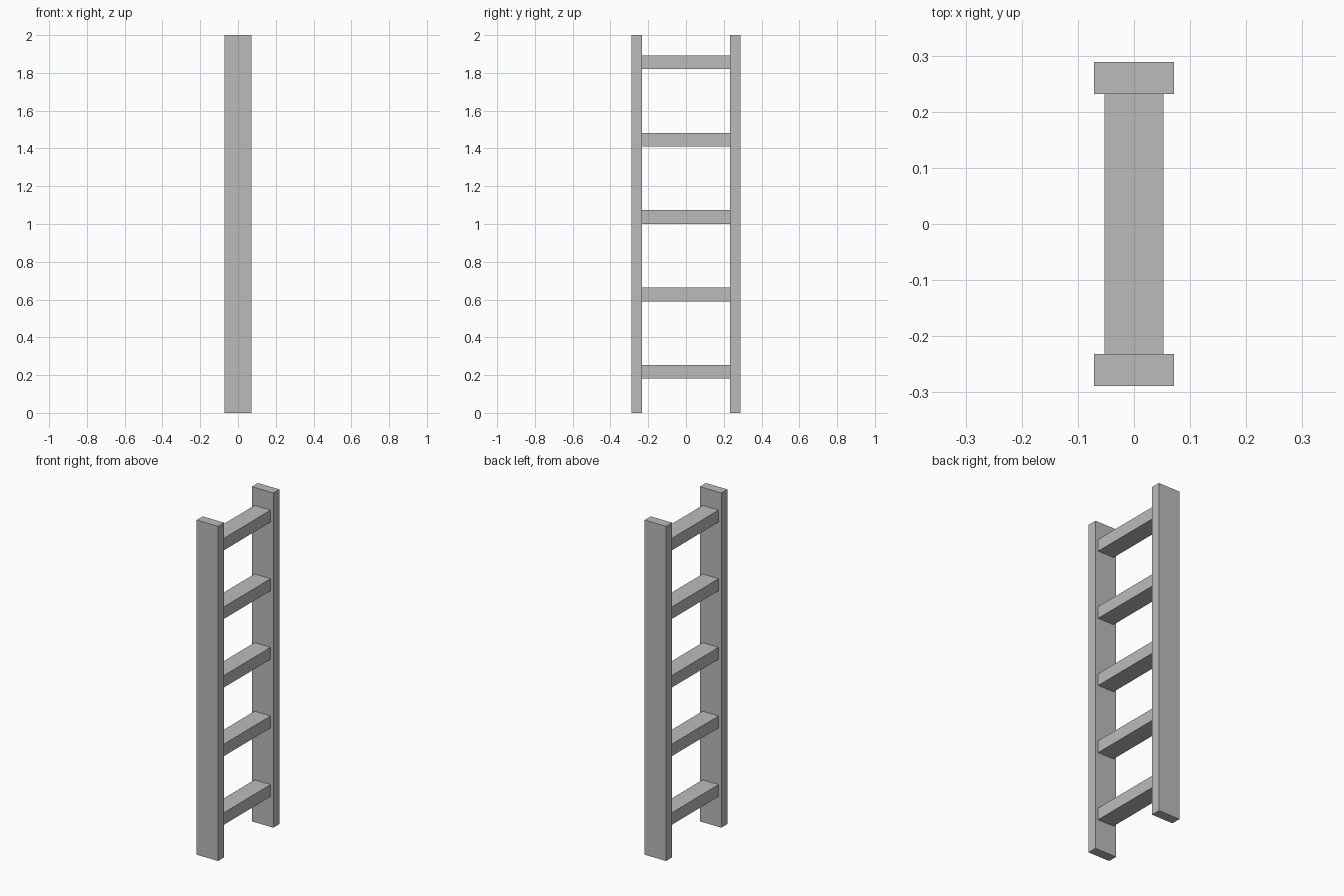
import bpy

default = bpy.data.objects.get("Cube")
if default:
    bpy.data.objects.remove(default, do_unlink=True)

# Single grey finish
grey = bpy.data.materials.new("plain_grey")
grey.use_nodes = True
colour = (0.5, 0.5, 0.5, 1)
grey.diffuse_color = colour
grey.node_tree.nodes["Principled BSDF"].inputs["Base Color"].default_value = colour


def box(name, location, size):
    bpy.ops.mesh.primitive_cube_add(size=1, location=location)
    part = bpy.context.object
    part.name = name
    part.scale = size
    bpy.ops.object.transform_apply(location=False, rotation=False, scale=True)
    part.data.materials.append(grey)
    return part


HEIGHT = 2.0
RAIL_WIDTH, RAIL_DEPTH = 0.142, 0.057
HALF_SPAN = 0.289
RUNG_WIDTH, RUNG_HEIGHT = 0.106, 0.072
INNER = HALF_SPAN - RAIL_DEPTH

# Upright rails
for name, side in (("front_rail", -1), ("back_rail", 1)):
    box(name, (0, side * (HALF_SPAN - RAIL_DEPTH / 2), HEIGHT / 2),
        (RAIL_WIDTH, RAIL_DEPTH, HEIGHT))

# Evenly spaced rungs between the rails
for i in range(5):
    box(f"rung_{i + 1}", (0, 0, 0.217 + 0.41 * i),
        (RUNG_WIDTH, 2 * INNER, RUNG_HEIGHT))
